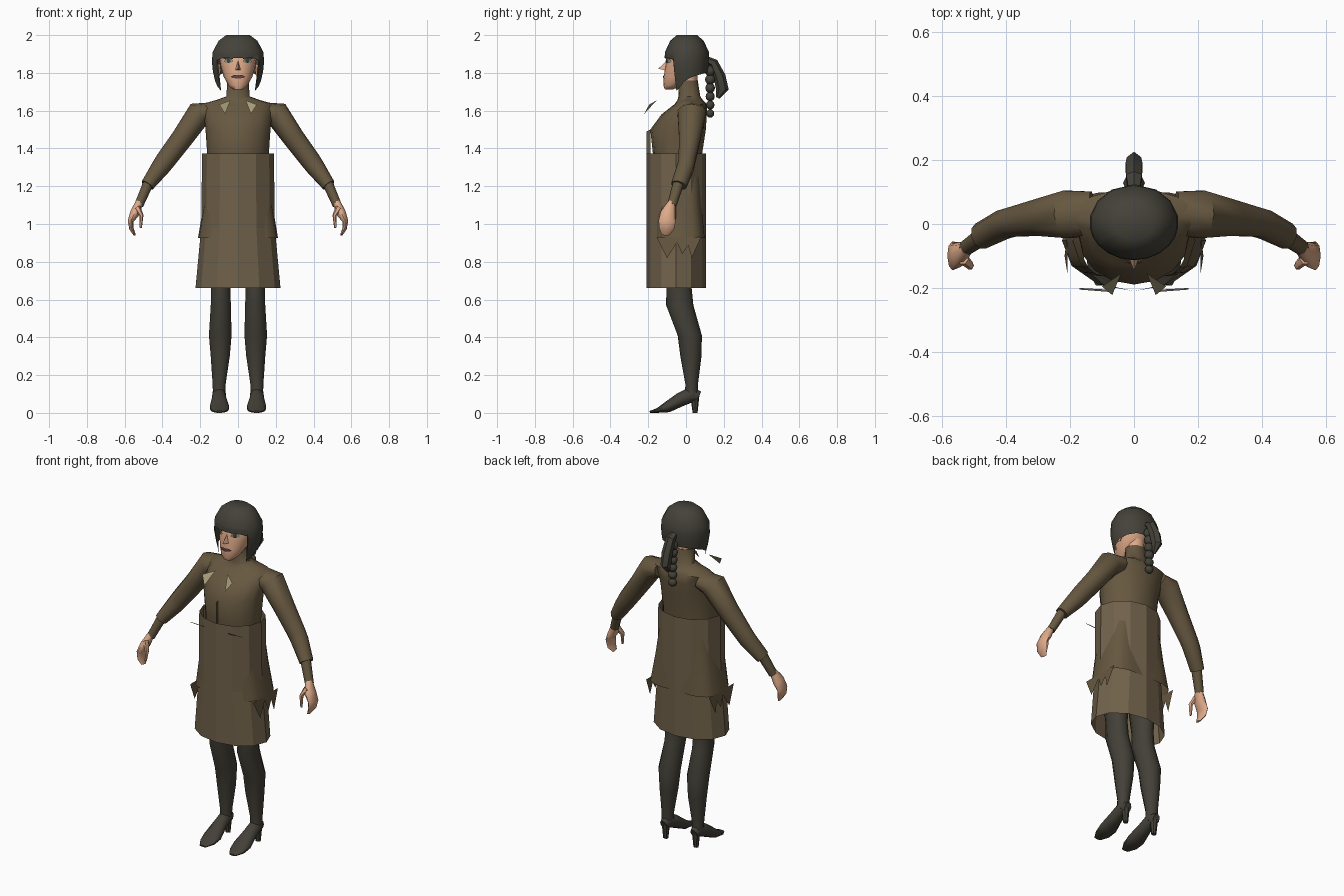
import bpy, bmesh, math
from mathutils import Vector

if "Cube" in bpy.data.objects:
    bpy.data.objects.remove(bpy.data.objects["Cube"])


def material(name, rgb):
    m = bpy.data.materials.new(name)
    m.diffuse_color = (*rgb, 1)
    m.use_nodes = True
    m.node_tree.nodes["Principled BSDF"].inputs["Base Color"].default_value = m.diffuse_color
    return m


JACKET = material("brown_jacket", (0.135, 0.098, 0.052))
SKIRT = material("tan_skirt", (0.165, 0.122, 0.07))
HAIR = material("dark_hair", (0.058, 0.055, 0.041))
STOCKING = material("dark_stocking", (0.055, 0.051, 0.038))
SKIN = material("skin", (0.73, 0.40, 0.25))
COLLAR = material("khaki_collar", (0.38, 0.33, 0.19))
LIPS = material("dark_lips", (0.12, 0.06, 0.05))
EYE_WHITE = material("eye_white", (0.35, 0.34, 0.26))


def finish(name, verts, faces, mat, mirror=False, smooth=40):
    bm = bmesh.new()
    vs = [bm.verts.new(v) for v in verts]
    for f in faces:
        bm.faces.new([vs[i] for i in f])
    bmesh.ops.recalc_face_normals(bm, faces=bm.faces)
    me = bpy.data.meshes.new(name)
    bm.to_mesh(me)
    bm.free()
    me.materials.append(mat)
    ob = bpy.data.objects.new(name, me)
    bpy.context.collection.objects.link(ob)
    if smooth:
        bpy.ops.object.select_all(action='DESELECT')
        ob.select_set(True)
        bpy.context.view_layer.objects.active = ob
        bpy.ops.object.shade_smooth_by_angle(angle=math.radians(smooth))
    if mirror:
        ob.modifiers.new("mirror", 'MIRROR').use_mirror_merge = False
    return ob


def loft(name, rings, mat, sides=10, axis=None, power=2, caps=True, **kw):
    """Rings are (x, y, z, radius_u, radius_v). Level unless axis gives the u direction."""
    pts = [Vector(r[:3]) for r in rings]
    verts, faces = [], []
    for i, r in enumerate(rings):
        u, v = Vector((1, 0, 0)), Vector((0, 1, 0))
        if axis:
            t = (pts[min(i + 1, len(pts) - 1)] - pts[max(i - 1, 0)]).normalized()
            u = Vector(axis)
            u = (u - t * u.dot(t)).normalized()
            v = t.cross(u)
        for k in range(sides):
            a = 2 * math.pi * k / sides - math.pi / 2
            c, s = math.cos(a), math.sin(a)
            c = math.copysign(abs(c) ** (2 / power), c)
            s = math.copysign(abs(s) ** (2 / power), s)
            verts.append(pts[i] + u * c * r[3] + v * s * r[4])
    n = len(rings)
    for i in range(n - 1):
        for k in range(sides):
            j = (k + 1) % sides
            faces.append((i * sides + k, i * sides + j, (i + 1) * sides + j, (i + 1) * sides + k))
    if caps:
        faces += [range(sides), range((n - 1) * sides, n * sides)]
    return finish(name, verts, faces, mat, **kw)


def ball(name, loc, scale, mat, mirror=False):
    rings = []
    for i in range(7):
        a = math.pi * (0.03 + 0.94 * i / 6)
        s = math.sin(a)
        rings.append((loc[0], loc[1], loc[2] + scale[2] * math.cos(a), scale[0] * s, scale[1] * s))
    return loft(name, rings, mat, sides=8, mirror=mirror, smooth=60)


# Straight skirt tube, open at both ends
loft("skirt", [(0, -.052, 1.372, .19, .158), (0, -.052, .98, .195, .158),
               (0, -.052, .66, .225, .158)], SKIRT, sides=12, caps=False, smooth=0)

# Torso with turtleneck
loft("torso", [(0, -.045, 1.15, .155, .125), (0, -.045, 1.37, .163, .13),
               (0, -.042, 1.5, .172, .147), (0, -.01, 1.58, .18, .12),
               (0, .025, 1.635, .19, .085), (0, .022, 1.655, .12, .068),
               (0, .018, 1.675, .062, .058), (0, .01, 1.76, .056, .052)],
     JACKET, sides=16, smooth=60)

# Flared jacket hem that breaks through the skirt at the sides
loft("jacket_hem", [(0, -.045, 1.25, .16, .125), (0, -.04, 1.1, .183, .125),
                    (0, -.032, .925, .212, .134)], JACKET, sides=20, power=3.6, caps=False)
for i, (y0, y1, tip) in enumerate([(-.155, -.03, -.1), (-.06, .04, -.02), (.0, .08, .03)]):
    finish("hem_point_%d" % (i + 1), [(.208, y0, .93), (.208, y1, .93), (.217, tip, .82 + .02 * (i == 1))],
           [(0, 1, 2)], JACKET, mirror=True, smooth=0)

# Sleeves, cuffs and hands
loft("sleeve", [(.13, .035, 1.60, .07, .045), (.205, .03, 1.585, .078, .068),
                (.295, .02, 1.455, .06, .058), (.385, .005, 1.335, .047, .053),
                (.41, -.002, 1.30, .047, .05), (.48, -.038, 1.205, .043, .036)],
     JACKET, axis=(0, 1, 0), mirror=True, smooth=50)
loft("cuff", [(.475, -.04, 1.215, .03, .028), (.525, -.075, 1.10, .025, .024)],
     JACKET, sides=8, axis=(0, 1, 0), mirror=True, smooth=60)
loft("hand", [(.522, -.076, 1.115, .02, .02), (.545, -.095, 1.06, .04, .026),
              (.568, -.1, 1.015, .045, .016), (.564, -.103, .975, .04, .012),
              (.547, -.11, .942, .02, .006)],
     SKIN, sides=8, axis=(0, 1, 0), mirror=True, smooth=60)
loft("thumb", [(.533, -.11, 1.085, .018, .018), (.511, -.13, 1.045, .014, .011),
               (.515, -.136, .98, .007, .006)],
     SKIN, sides=6, axis=(0, 1, 0), mirror=True, smooth=60)

# Legs and heeled shoes
loft("leg", [(.088, -.045, 1.0, .083, .1), (.092, -.037, .66, .054, .067),
             (.091, -.033, .57, .056, .072), (.094, .02, .41, .063, .064),
             (.094, .026, .3, .053, .056), (.1, .03, .15, .036, .033),
             (.1, .028, .08, .034, .036)], STOCKING, mirror=True, smooth=60)
loft("shoe", [(.1, .068, .085, .022, .03), (.1, .035, .1, .036, .042),
              (.1, -.03, .07, .04, .037), (.098, -.1, .03, .053, .029),
              (.098, -.15, .013, .047, .013), (.098, -.192, .005, .022, .005)],
     STOCKING, axis=(1, 0, 0), mirror=True, smooth=50)
loft("heel", [(.1, .047, .1, .024, .025), (.1, .048, 0, .015, .013)],
     STOCKING, sides=8, mirror=True)

# Head, ears and nose
loft("neck", [(0, .012, 1.74, .05, .047), (0, .012, 1.85, .05, .05)], SKIN, smooth=60)
loft("head", [(0, -.09, 1.712, .026, .022), (0, -.07, 1.735, .052, .05),
              (0, -.035, 1.78, .076, .083), (0, -.02, 1.83, .09, .09),
              (0, -.008, 1.87, .097, .095), (0, 0, 1.93, .09, .085)],
     SKIN, sides=16, smooth=60)
ball("ear", (.1, -.005, 1.815), (.01, .02, .033), SKIN, mirror=True)
finish("nose", [(0, -.1, 1.868), (.018, -.1, 1.812), (-.018, -.1, 1.812), (0, -.147, 1.822)],
       [(0, 1, 3), (0, 3, 2), (1, 2, 3)], SKIN, smooth=0)


def face_plate(name, x, z, rx, rz, cy, ax, ay, mat, mirror):
    """Thin diamond-cut plate wrapped on the oval of the face."""
    pts = []
    for k in range(8):
        a = k * math.pi / 4
        px = x + rx * math.cos(a)
        pts.append((px, cy - ay * math.sqrt(1 - (px / ax) ** 2) - .004, z + rz * math.sin(a)))
    finish(name, pts, [range(8)], mat, mirror=mirror, smooth=0)


face_plate("eye", .05, 1.862, .024, .011, -.013, .096, .095, EYE_WHITE, True)
face_plate("pupil", .05, 1.863, .011, .01, -.016, .096, .095, HAIR, True)
face_plate("brow", .052, 1.876, .028, .005, -.013, .096, .095, HAIR, True)
face_plate("lips", 0, 1.78, .038, .01, -.037, .08, .085, LIPS, False)

# Hair cap: straight fringe, long side locks, raised nape
angles = [0, 18, 36, 52, 54, 68, 82, 100, 125, 150]
hems = [1.88, 1.88, 1.878, 1.868, 1.705, 1.725, 1.755, 1.775, 1.79, 1.80]
columns = list(zip(angles, hems)) + [(180, 1.80)]
columns += [(360 - a, h) for a, h in reversed(list(zip(angles, hems))[1:])]


def hair_width(z):
    table = [(2.0, .45), (1.97, .74), (1.91, .97), (1.85, 1.0), (1.8, .95), (1.7, .78)]
    for (z1, s1), (z2, s2) in zip(table, table[1:]):
        if z >= z2:
            return s1 + (s2 - s1) * (z1 - z) / (z1 - z2)
    return .78


verts, faces = [], []
for deg, hem in columns:
    a = math.radians(deg)
    low = [1.91 + (hem - 1.91) * t for t in (0, .33, .66, 1)]
    for z in [2.0, 1.97] + low:
        s = hair_width(z)
        verts.append((.14 * s * math.sin(a), .005 - .12 * s * math.cos(a), z))
n = len(columns)
for c in range(n):
    d = (c + 1) % n
    faces += [(c * 6 + r, d * 6 + r, d * 6 + r + 1, c * 6 + r + 1) for r in range(5)]
faces.append([c * 6 for c in range(n)])
finish("hair_cap", verts, faces, HAIR, smooth=45)

# Ponytail and braid
loft("ponytail", [(0, .105, 1.87, .02, .02), (0, .145, 1.853, .028, .025),
                  (0, .178, 1.78, .03, .032), (0, .192, 1.715, .026, .034),
                  (0, .168, 1.668, .008, .01)], HAIR, sides=6, axis=(1, 0, 0), smooth=30)
for i in range(6):
    r = .030 - .0015 * i
    ball("braid_bead_%d" % (i + 1), (0, .128, 1.81 - .045 * i), (r * 1.15, r * .95, r), HAIR)

# Floating collar tips and thin front trims
finish("collar_tip", [(.04, -.155, 1.655), (.1, -.195, 1.632), (.068, -.222, 1.582)],
       [(0, 1, 2)], COLLAR, mirror=True, smooth=0)
finish("button_strip", [(0, -.188, 1.5), (0, -.208, 1.49), (0, -.208, 1.37), (0, -.188, 1.37)],
       [(0, 1, 2, 3)], JACKET, smooth=0)
finish("pocket_trim", [(.08, -.205, 1.33), (.17, -.2, 1.33), (.17, -.205, 1.33), (.08, -.212, 1.33)],
       [(0, 1, 2, 3)], JACKET, mirror=True, smooth=0)
